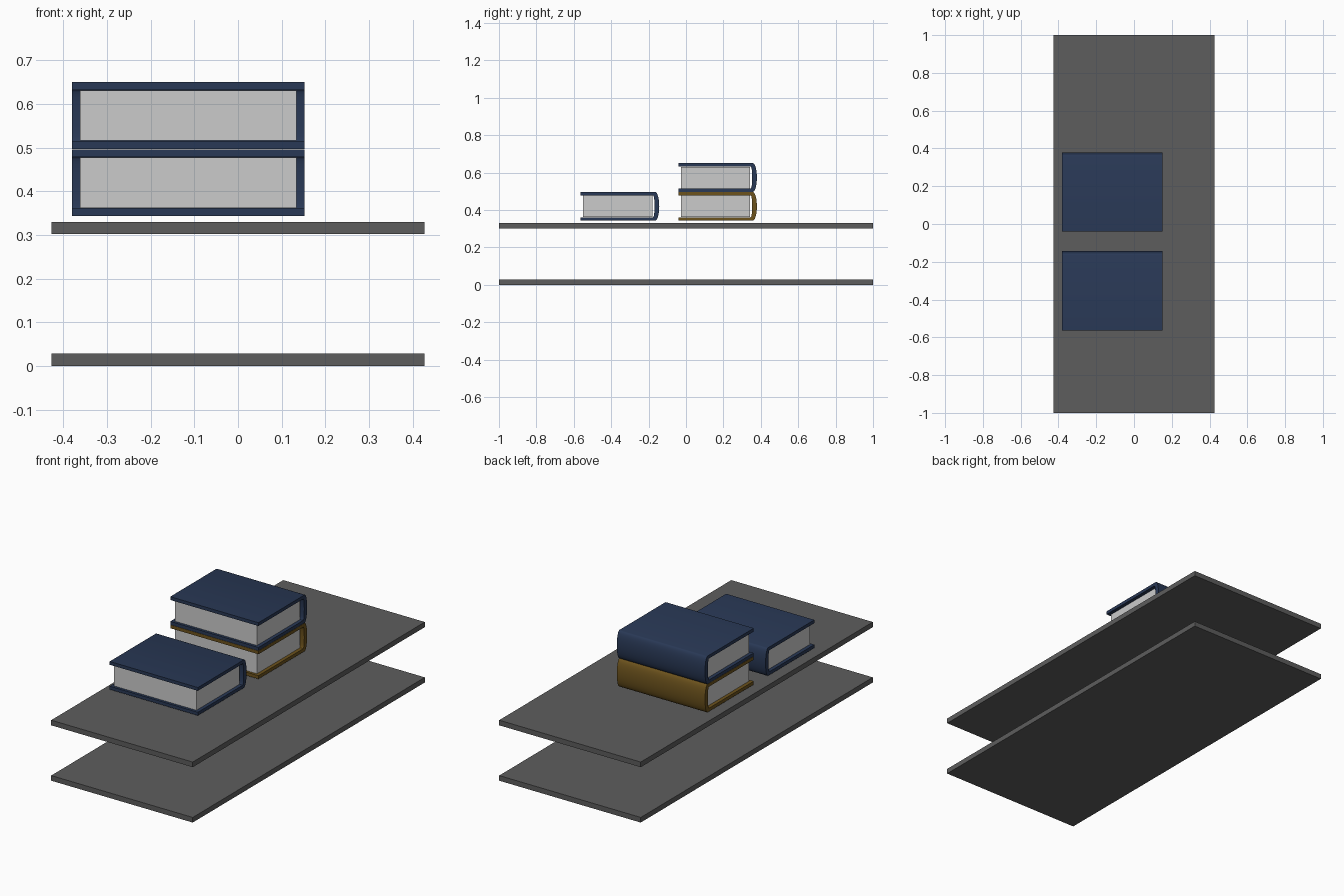
import bpy, bmesh, math

if "Cube" in bpy.data.objects:
    bpy.data.objects.remove(bpy.data.objects["Cube"])


def material(name, rgb):
    m = bpy.data.materials.new(name)
    m.diffuse_color = (*rgb, 1)
    m.use_nodes = True
    m.node_tree.nodes["Principled BSDF"].inputs["Base Color"].default_value = m.diffuse_color
    return m


shelf_grey = material("shelf_grey", (0.11, 0.11, 0.11))
blue = material("blue_cloth", (0.022, 0.040, 0.092))
gold = material("gold_cloth", (0.15, 0.085, 0.012))


def box(name, lo, hi, mat=None):
    bpy.ops.mesh.primitive_cube_add(size=1, location=[(a + b) / 2 for a, b in zip(lo, hi)])
    ob = bpy.context.object
    ob.name = name
    ob.scale = [b - a for a, b in zip(lo, hi)]
    bpy.ops.object.transform_apply(location=False, rotation=False, scale=True)
    if mat:
        ob.data.materials.append(mat)
    return ob


def extrude_x(name, profile, x0, x1, mat):
    """Extrude a closed (y, z) profile along x."""
    bm = bmesh.new()
    face = bm.faces.new([bm.verts.new((x0, y, z)) for y, z in profile])
    moved = bmesh.ops.extrude_face_region(bm, geom=[face])["geom"]
    verts = [g for g in moved if isinstance(g, bmesh.types.BMVert)]
    bmesh.ops.translate(bm, verts=verts, vec=(x1 - x0, 0, 0))
    bmesh.ops.recalc_face_normals(bm, faces=bm.faces)
    mesh = bpy.data.meshes.new(name)
    bm.to_mesh(mesh)
    bm.free()
    ob = bpy.data.objects.new(name, mesh)
    bpy.context.collection.objects.link(ob)
    mesh.materials.append(mat)
    bpy.ops.object.select_all(action='DESELECT')
    ob.select_set(True)
    bpy.context.view_layer.objects.active = ob
    bpy.ops.object.shade_smooth_by_angle(angle=math.radians(35))


X0, X1 = -0.38, 0.152     # book length
H, D, T = 0.153, 0.42, 0.018  # book height, depth, cover thickness


def book(name, y, z, mat):
    # cover: boards joined by a rounded spine at the back
    def arc(end, bulge, half, n=16):
        pts = []
        for i in range(n + 1):
            a = -math.pi / 2 + math.pi * i / n
            pts.append((y + end + bulge * math.cos(a), z + H / 2 + half * math.sin(a)))
        return pts

    outer = arc(D - 0.022, 0.022, H / 2)
    inner = arc(D - 0.033, 0.008, H / 2 - T)
    profile = [(y, z)] + outer + [(y, z + H), (y, z + H - T)] + inner[::-1] + [(y, z + T)]
    extrude_x(name + "_cover", profile, X0, X1, mat)
    # page block, set back from the board edges
    box(name + "_pages", (X0 + 0.018, y + 0.013, z + T + 0.001),
        (X1 - 0.018, y + D - 0.036, z + H - T - 0.001))


# two shelf boards
for name, z in (("lower_shelf", 0.0), ("upper_shelf", 0.302)):
    box(name, (-0.427, -1, z), (0.427, 1, z + 0.028), shelf_grey)

# front book and a stack of two behind it
book("front_book", -0.563, 0.343, blue)
book("stack_bottom_book", -0.041, 0.343, gold)
book("stack_top_book", -0.041, 0.497, blue)
